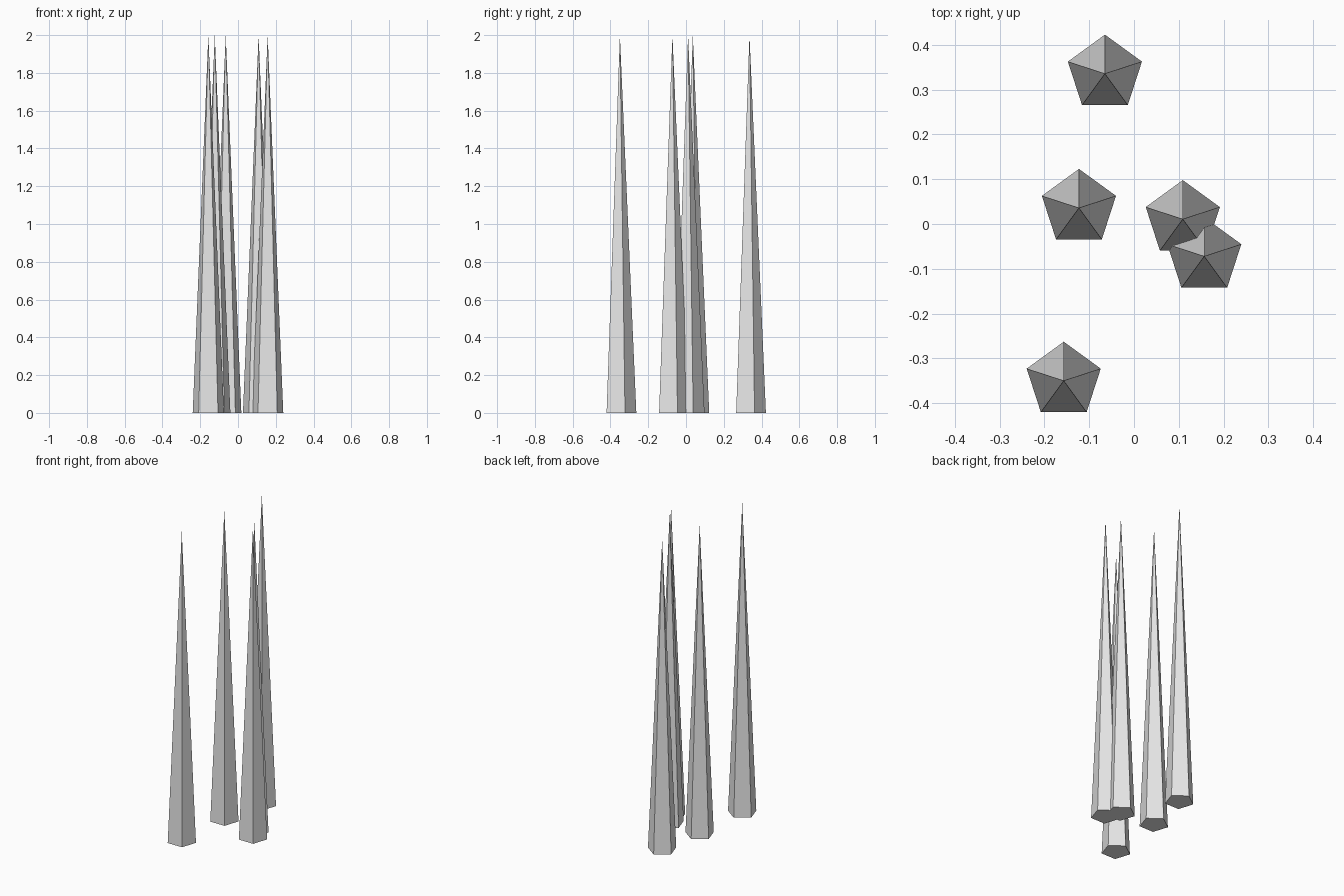
import bpy

cube = bpy.data.objects.get("Cube")
if cube:
    bpy.data.objects.remove(cube, do_unlink=True)

HEIGHT = 2.0
RADIUS = 0.087

# Plain grey shared by all spikes
grey = bpy.data.materials.new("plain grey")
grey.use_nodes = True
colour = (0.8, 0.8, 0.8, 1.0)
grey.diffuse_color = colour
grey.node_tree.nodes["Principled BSDF"].inputs["Base Color"].default_value = colour


def add_spike(name, x, y):
    """Five-sided pointed spike with one corner facing the back."""
    bpy.ops.mesh.primitive_cone_add(
        vertices=5, radius1=RADIUS, radius2=0, depth=HEIGHT,
        end_fill_type='NGON', location=(x, y, HEIGHT / 2))
    spike = bpy.context.object
    spike.name = name
    spike.data.name = name
    spike.data.materials.append(grey)
    return spike


# Scattered cluster of spikes
spikes = {
    "back_spike": (-0.065, 0.336),
    "middle_right_spike": (-0.123, 0.036),
    "middle_left_spike": (0.109, 0.011),
    "outer_left_spike": (0.157, -0.072),
    "front_spike": (-0.157, -0.350),
}
for name, (x, y) in spikes.items():
    add_spike(name, x, y)
